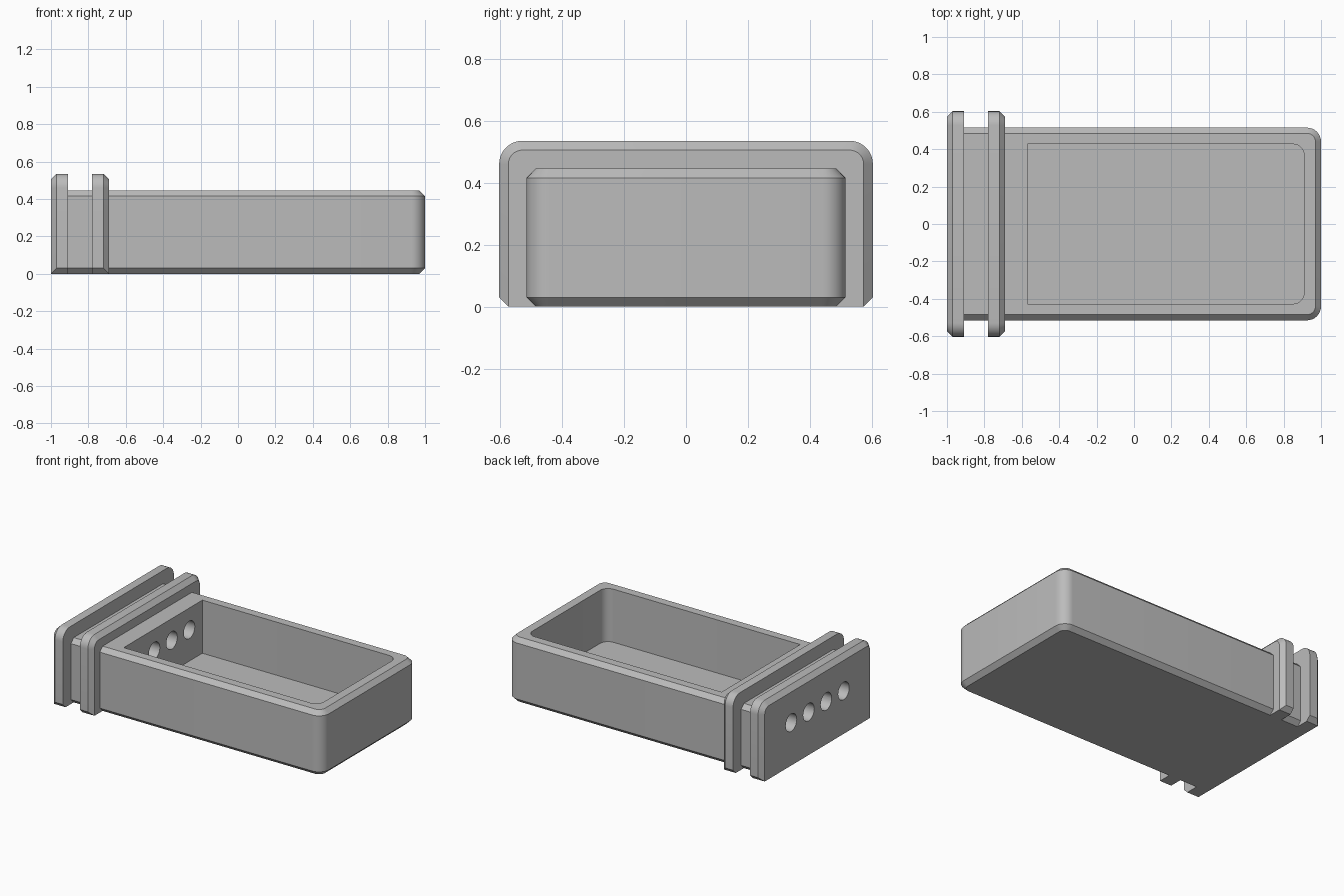
import bpy, bmesh
from math import sin, cos, pi, radians

if "Cube" in bpy.data.objects:
    bpy.data.objects.remove(bpy.data.objects["Cube"], do_unlink=True)

GREY = (0.5, 0.5, 0.5, 1)
plastic = bpy.data.materials.new("grey plastic")
plastic.use_nodes = True
plastic.diffuse_color = GREY
plastic.node_tree.nodes["Principled BSDF"].inputs["Base Color"].default_value = GREY

CHAMFER = 0.03
HEIGHT = 0.445


def arc(cx, cy, r, start, steps=8):
    """Quarter circle, counter-clockwise from the start angle."""
    angles = [start + pi / 2 * i / steps for i in range(steps + 1)]
    return [(cx + r * cos(a), cy + r * sin(a)) for a in angles]


def loft(name, rings):
    """Solid skinned through rings with equal point counts, capped at both ends."""
    bm = bmesh.new()
    loops = [[bm.verts.new(p) for p in ring] for ring in rings]
    n = len(loops[0])
    for a, b in zip(loops, loops[1:]):
        for i in range(n):
            j = (i + 1) % n
            bm.faces.new((a[i], a[j], b[j], b[i]))
    bm.faces.new(loops[0][::-1])
    bm.faces.new(loops[-1])
    bmesh.ops.remove_doubles(bm, verts=bm.verts, dist=0.0001)
    bmesh.ops.recalc_face_normals(bm, faces=bm.faces)
    mesh = bpy.data.meshes.new(name)
    bm.to_mesh(mesh)
    bm.free()
    obj = bpy.data.objects.new(name, mesh)
    obj.data.materials.append(plastic)
    bpy.context.collection.objects.link(obj)
    return obj


def plan(x0, x1, w, r, z):
    """Tray outline: square at the x0 end, rounded at the x1 end."""
    pts = [(x0, -w)] + arc(x1 - r, r - w, r, -pi / 2) + arc(x1 - r, w - r, r, 0) + [(x0, w)]
    return [(x, y, z) for x, y in pts]


def collar_ring(x, w, top, r, cut):
    """Collar outline: rounded top corners, bottom corners cut off."""
    pts = [(cut - w, 0), (w - cut, 0), (w, cut)]
    pts += arc(w - r, top - r, r, 0) + arc(r - w, top - r, r, pi / 2) + [(-w, cut)]
    return [(x, y, z) for y, z in pts]


def collar(name, outer_x, inner_x):
    """Plate with a chamfer all round its outer_x side."""
    step = CHAMFER if inner_x > outer_x else -CHAMFER
    return loft(name, [
        collar_ring(outer_x, 0.573, 0.505, 0.045, 0),
        collar_ring(outer_x + step, 0.603, 0.535, 0.075, CHAMFER),
        collar_ring(inner_x, 0.603, 0.535, 0.075, CHAMFER)])


def boolean(obj, other, operation):
    mod = obj.modifiers.new(operation.lower(), "BOOLEAN")
    mod.operation = operation
    mod.solver = "EXACT"
    mod.object = other
    bpy.context.view_layer.objects.active = obj
    bpy.ops.object.modifier_apply(modifier=mod.name)
    bpy.data.objects.remove(other, do_unlink=True)


# Tray: chamfered outer shell that turns in to the cavity and its floor
inset = 1 - CHAMFER, 0.515 - CHAMFER, 0.045
full = 1, 0.515, 0.075
START = -0.95
tray = loft("tray", [
    plan(START, *inset, 0),
    plan(START, *full, CHAMFER),
    plan(START, *full, HEIGHT - CHAMFER),
    plan(START, *inset, HEIGHT),
    plan(-0.57, 0.91, 0.427, 0.06, HEIGHT),
    plan(-0.57, 0.91, 0.427, 0.06, 0.08)])

# Two collars at the closed end, chamfered away from each other
boolean(tray, collar("end_collar", -1, -0.91), "UNION")
boolean(tray, collar("inner_collar", -0.69, -0.78), "UNION")

# Four cable holes through the end wall
for y in (-0.285, -0.095, 0.095, 0.285):
    bpy.ops.mesh.primitive_cylinder_add(
        vertices=32, radius=0.06, depth=0.6, location=(-0.8, y, 0.295), rotation=(0, pi / 2, 0))
    cutter = bpy.context.object
    cutter.name = "hole_cutter"
    cutter.hide_render = True
    boolean(tray, cutter, "DIFFERENCE")

bpy.ops.object.select_all(action="DESELECT")
tray.select_set(True)
bpy.context.view_layer.objects.active = tray
bpy.ops.object.shade_smooth_by_angle(angle=radians(30))
